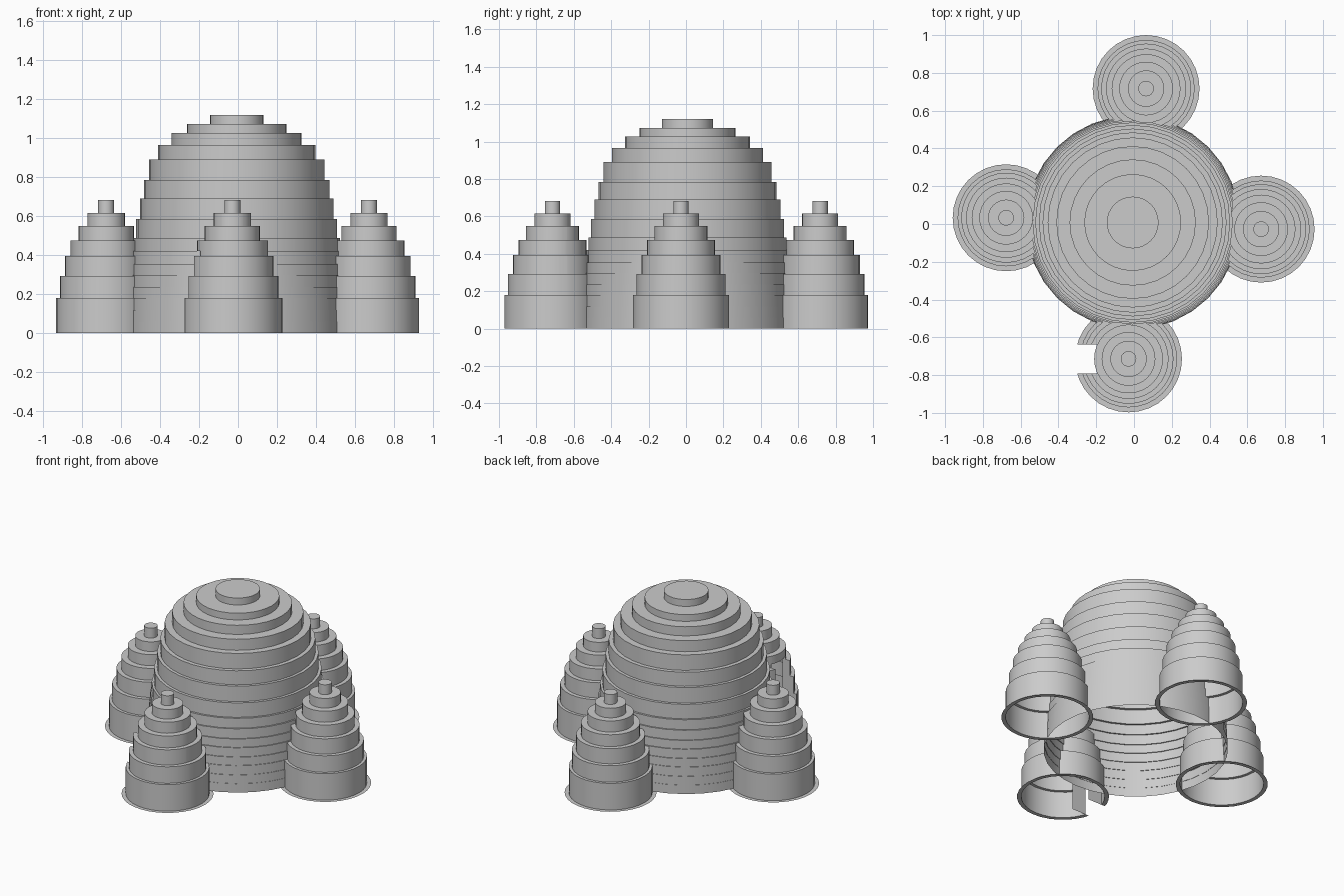
import bpy, bmesh, math
from mathutils import Vector

if "Cube" in bpy.data.objects:
    bpy.data.objects.remove(bpy.data.objects["Cube"])

SEG = 32


def finish(bm, name, loc):
    me = bpy.data.meshes.new(name)
    bm.to_mesh(me)
    bm.free()
    ob = bpy.data.objects.new(name, me)
    ob.location = loc
    bpy.context.collection.objects.link(ob)
    bpy.ops.object.select_all(action='DESELECT')
    ob.select_set(True)
    bpy.context.view_layer.objects.active = ob
    bpy.ops.object.shade_smooth_by_angle()
    return ob


def stepped_shell(steps, flange=None):
    """Open-bottomed shell of stacked rings; steps = (radius, top height)."""
    pts = [(flange, 0)] if flange else []
    z = 0
    for r, top in steps:
        pts += [(r, z), (r, top)]
        z = top
    bm = bmesh.new()
    rings = [[bm.verts.new((r * math.cos(2 * math.pi * i / SEG),
                            r * math.sin(2 * math.pi * i / SEG), h))
              for i in range(SEG)] for r, h in pts]
    for a, b in zip(rings, rings[1:]):
        for i in range(SEG):
            j = (i + 1) % SEG
            bm.faces.new((a[i], a[j], b[j], b[i]))
    bm.faces.new(rings[-1])
    return bm


# central dome
dome = [(.566, .06), (.564, .118), (.561, .18), (.557, .236), (.552, .297),
        (.546, .354), (.539, .42), (.53, .487), (.516, .585), (.497, .69),
        (.477, .785), (.45, .89), (.404, .965), (.334, 1.027),
        (.256, 1.073), (.137, 1.12)]
finish(stepped_shell(dome), "central_dome", (-.007, .008, 0))

# side turrets with a flat rim on the ground
turret = [(.257, .18), (.238, .292), (.212, .395), (.182, .475),
          (.142, .55), (.096, .615), (.041, .682)]
RIM = .283
for name, loc in (("left_turret", (-.677, .033, 0)),
                  ("right_turret", (.673, -.027, 0)),
                  ("back_turret", (.064, .717, 0))):
    finish(stepped_shell(turret, RIM), name, loc)

# front turret with a doorway cut in its left side
HALF, DOOR = .077, .42
bm = stepped_shell(turret, RIM)
for co, no in (((0, HALF, 0), (0, 1, 0)), ((0, -HALF, 0), (0, 1, 0)),
               ((0, 0, DOOR), (0, 0, 1))):
    bmesh.ops.bisect_plane(bm, geom=bm.verts[:] + bm.edges[:] + bm.faces[:],
                           plane_co=Vector(co), plane_no=Vector(no))
doomed = []
for f in bm.faces:
    c = f.calc_center_median()
    if c.x < -.1 and abs(c.y) < HALF and c.z < DOOR:
        doomed.append(f)
bmesh.ops.delete(bm, geom=doomed, context='FACES')
front = (-.029, -.714, 0)
finish(bm, "front_turret", front)

# door jambs following the stepped wall
bm = bmesh.new()
for y in (-HALF, HALF):
    outline, z = [(-.14, 0)], 0
    for r, top in turret[:4]:
        x = -math.sqrt(r * r - HALF * HALF)
        outline += [(x, z), (x, min(top, DOOR))]
        z = top
    outline.append((-.14, DOOR))
    bm.faces.new([bm.verts.new((x, y, h)) for x, h in outline])
finish(bm, "door_jambs", front)
